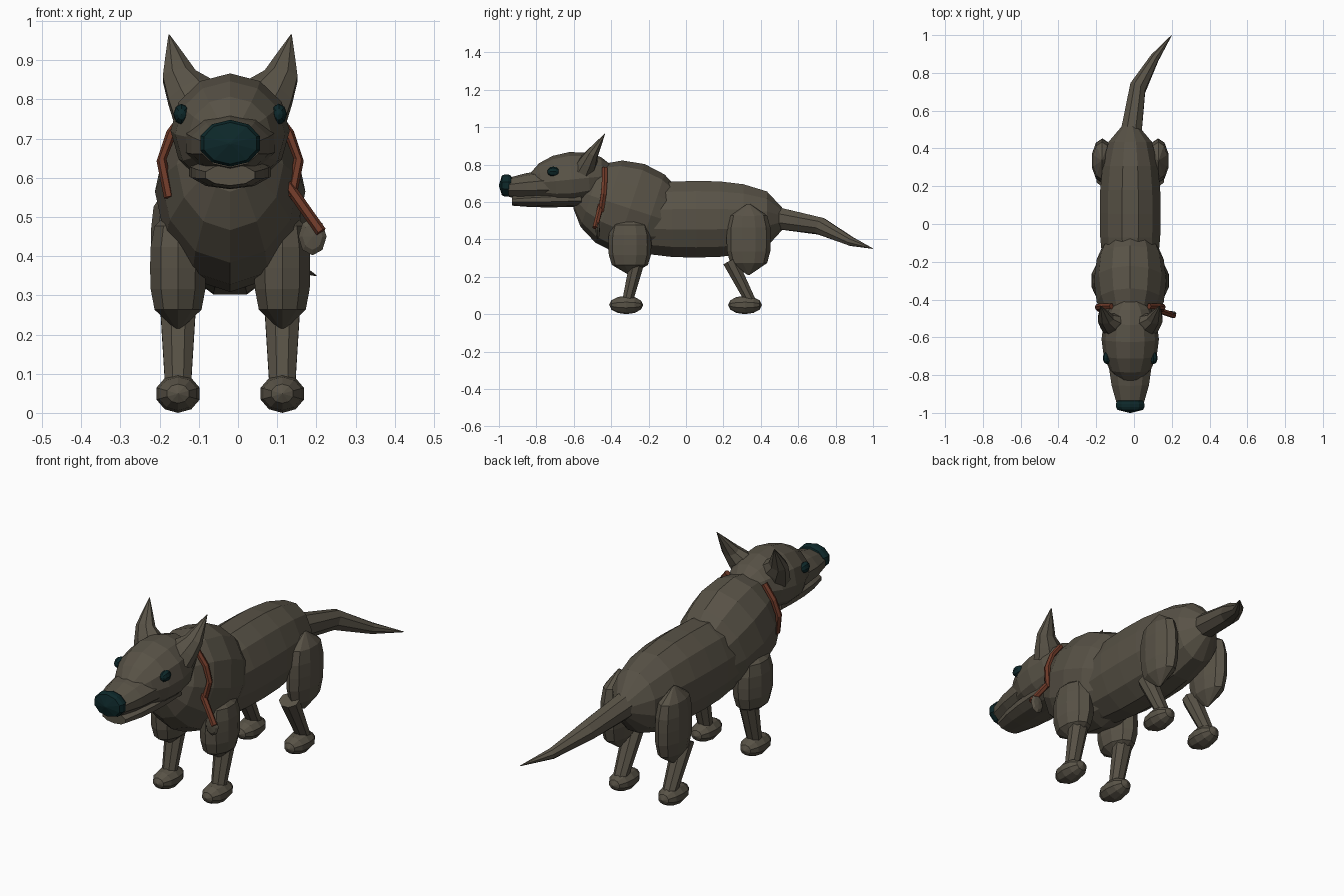
import bpy, bmesh, math
from mathutils import Vector, Matrix

default_cube = bpy.data.objects.get("Cube")
if default_cube:
    bpy.data.objects.remove(default_cube, do_unlink=True)

MIDDLE = -0.02  # centre plane of the animal
AXIS_X, AXIS_Y = Vector((1, 0, 0)), Vector((0, 1, 0))


def make_material(name, red, green, blue):
    material = bpy.data.materials.new(name)
    material.use_nodes = True
    colour = (red, green, blue, 1)
    material.diffuse_color = colour
    material.node_tree.nodes["Principled BSDF"].inputs["Base Color"].default_value = colour
    return material


FUR = make_material("grey_brown_fur", 0.098, 0.085, 0.062)
DARK = make_material("dark_teal", 0.004, 0.021, 0.023)
LEATHER = make_material("red_brown_leather", 0.16, 0.043, 0.022)


# Radius rules along a part, from its start to its end
def rounded(power):
    return lambda t: max(0.05, math.sqrt(1 - abs(2 * t - 1) ** power))


def blunt(t):
    return 1 - 0.4 * t ** 3


def pointed(t):
    return max(0.02, 1 - t ** 1.3)


def tapered(t):
    return 1 - 0.3 * t


def constant(t):
    return 1


def finish(name, bm, material):
    bmesh.ops.recalc_face_normals(bm, faces=bm.faces)
    mesh = bpy.data.meshes.new(name)
    bm.to_mesh(mesh)
    bm.free()
    mesh.materials.append(material)
    part = bpy.data.objects.new(name, mesh)
    bpy.context.scene.collection.objects.link(part)


def sweep(name, path, width, depth, radius_rule, steps=None, material=FUR, sides=10, across=AXIS_X):
    """Skin elliptical rings along a path, sized by a radius rule."""
    bm = bmesh.new()
    points = [Vector(point) for point in path]
    spans = len(points) - 1
    steps = steps or spans
    loops = []
    for step in range(steps + 1):
        t = step / steps
        span = min(int(t * spans), spans - 1)
        centre = points[span].lerp(points[span + 1], t * spans - span)
        direction = (points[span + 1] - points[span]).normalized()
        u = (across - direction * across.dot(direction)).normalized()
        v = direction.cross(u)
        scale = radius_rule(t)
        ring = []
        for corner in range(sides):
            angle = math.tau * (corner + 0.5) / sides
            offset = u * width * math.cos(angle) + v * depth * math.sin(angle)
            ring.append(bm.verts.new(centre + offset * scale))
        loops.append(ring)
    for ring, following in zip(loops, loops[1:]):
        for corner in range(sides):
            beside = (corner + 1) % sides
            bm.faces.new((ring[corner], ring[beside], following[beside], following[corner]))
    bm.faces.new(loops[0])
    bm.faces.new(loops[-1])
    finish(name, bm, material)


def ball(name, centre, radii, material=FUR, tilt=0, segments=10, rows=6):
    """Faceted ellipsoid with its poles along y, tilted about x."""
    bm = bmesh.new()
    bmesh.ops.create_uvsphere(bm, u_segments=segments, v_segments=rows, radius=1)
    placement = (Matrix.Translation(centre) @ Matrix.Rotation(tilt, 4, 'X')
                 @ Matrix.Diagonal((*radii, 1)) @ Matrix.Rotation(math.pi / 2, 4, 'X'))
    bmesh.ops.transform(bm, matrix=placement, verts=bm.verts)
    finish(name, bm, material)


# Body and tail
sweep("barrel", [(MIDDLE, -0.45, 0.505), (MIDDLE, 0.56, 0.51)],
      width=0.167, depth=0.212, radius_rule=rounded(2.5), steps=8, sides=12)
ball("chest", (MIDDLE, -0.3, 0.565), (0.192, 0.31, 0.25), tilt=-0.32, segments=12, rows=8)
sweep("tail", [(MIDDLE, 0.45, 0.52), (0.02, 0.72, 0.47), (0.11, 0.88, 0.39), (0.2, 1, 0.35)],
      width=0.062, depth=0.065, radius_rule=pointed, sides=8)

# Head
ball("head", (MIDDLE, -0.61, 0.72), (0.152, 0.235, 0.147), tilt=0.1, segments=12, rows=8)
sweep("muzzle", [(MIDDLE, -0.56, 0.7), (MIDDLE, -0.95, 0.677)],
      width=0.125, depth=0.085, radius_rule=blunt, steps=4)
sweep("lower_jaw", [(MIDDLE, -0.56, 0.62), (MIDDLE, -0.93, 0.607)],
      width=0.11, depth=0.045, radius_rule=blunt, steps=4)
sweep("nose", [(MIDDLE, -1, 0.688), (MIDDLE, -0.92, 0.688)],
      width=0.08, depth=0.06, radius_rule=rounded(3), steps=5, material=DARK)

# Paired parts
for side_name, sign in (("left", 1), ("right", -1)):
    def outward(distance):
        return MIDDLE + sign * distance

    leg_x = outward(0.133)

    sweep(side_name + "_ear",
          [(outward(0.08), -0.54, 0.78), (outward(0.13), -0.5, 0.86), (outward(0.156), -0.433, 0.965)],
          width=0.078, depth=0.058, radius_rule=pointed, steps=4, sides=8)
    ball(side_name + "_eye", (outward(0.124), -0.71, 0.762), (0.021, 0.032, 0.027),
         material=DARK, segments=8)

    # Upper legs
    sweep(side_name + "_shoulder", [(leg_x, -0.3, 0.53), (leg_x, -0.3, 0.21)],
          width=0.075, depth=0.115, radius_rule=rounded(3), steps=6)
    sweep(side_name + "_thigh", [(outward(0.15), 0.335, 0.59), (outward(0.145), 0.335, 0.21)],
          width=0.058, depth=0.118, radius_rule=rounded(3), steps=6)

    # Lower legs and paws
    for end_name, knee_y, ankle_y, paw_y in (("front", -0.26, -0.315, -0.32),
                                             ("hind", 0.235, 0.35, 0.315)):
        leg_name = side_name + "_" + end_name
        sweep(leg_name + "_lower_leg", [(leg_x, knee_y, 0.285), (leg_x, ankle_y, 0.06)],
              width=0.05, depth=0.043, radius_rule=tapered, steps=2, sides=8)
        ball(leg_name + "_paw", (leg_x, paw_y, 0.049), (0.058, 0.091, 0.049))

    # Collar half
    sweep(side_name + "_collar",
          [(outward(0.1), -0.435, 0.78), (outward(0.15), -0.435, 0.715),
           (outward(0.175), -0.44, 0.645), (outward(0.156), -0.455, 0.55)],
          width=0.017, depth=0.013, radius_rule=constant,
          material=LEATHER, sides=6, across=AXIS_Y)

# Loose strap end with its small flat tag
sweep("strap_end", [(0.125, -0.455, 0.585), (0.212, -0.485, 0.462)],
      width=0.016, depth=0.014, radius_rule=constant,
      material=LEATHER, sides=6, across=AXIS_Y)
ball("tag", (0.19, -0.472, 0.45), (0.036, 0.012, 0.048), segments=8, rows=4)
